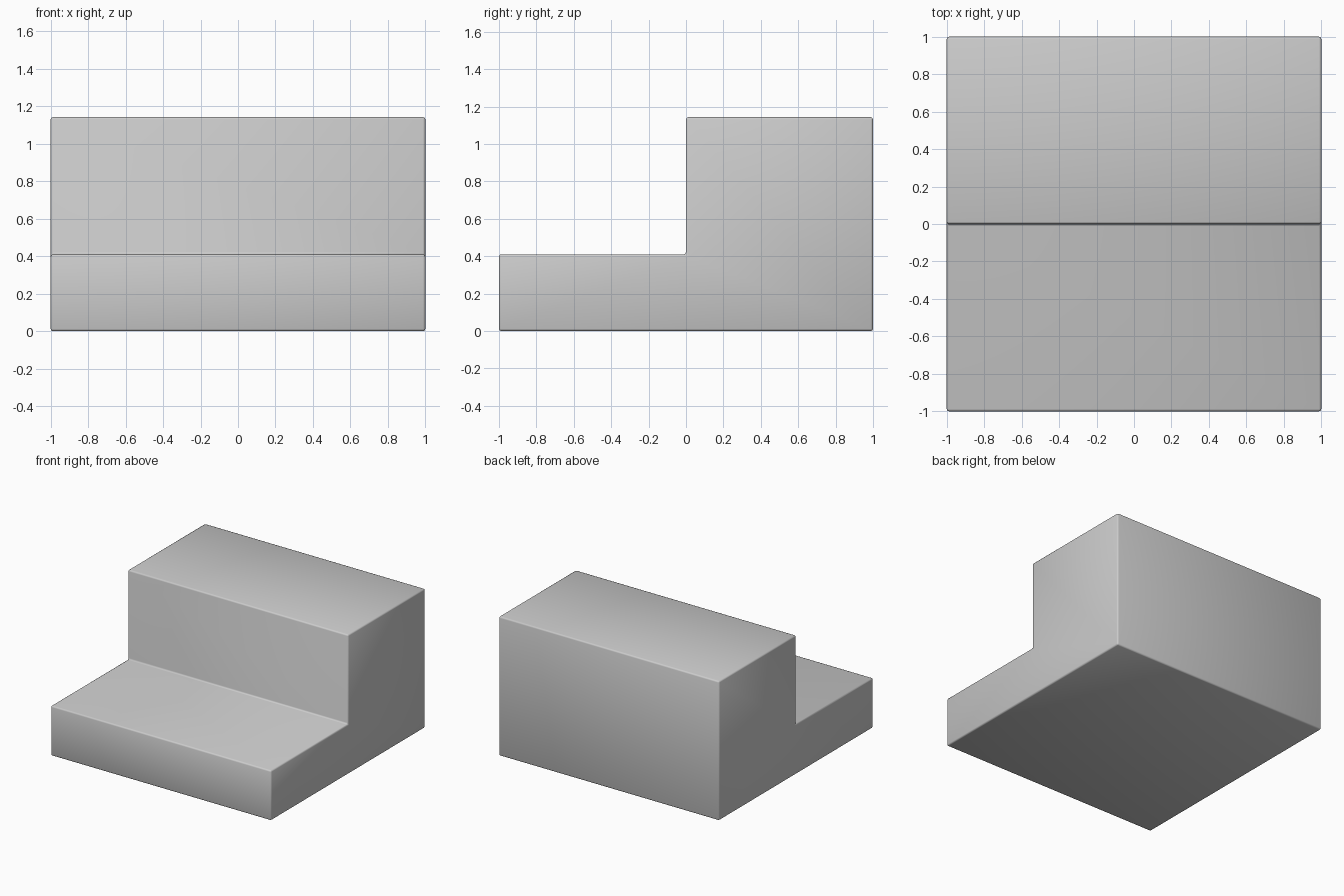
import bpy, bmesh

if "Cube" in bpy.data.objects:
    bpy.data.objects.remove(bpy.data.objects["Cube"])

STEP_Z, TOP_Z = 0.41, 1.143

# Side profile (y, z) made of two quads: low front tread and tall back block
profile = [(-1, 0), (0, 0), (1, 0), (1, TOP_Z), (0, TOP_Z), (0, STEP_Z), (-1, STEP_Z)]
bm = bmesh.new()
v = [bm.verts.new((-1, y, z)) for y, z in profile]
faces = [bm.faces.new([v[i] for i in ids])
         for ids in ((0, 1, 5, 6), (1, 2, 3, 4, 5))]

# Extrude the profile across the full width
ext = bmesh.ops.extrude_face_region(bm, geom=faces, use_keep_orig=True)
bmesh.ops.translate(bm, vec=(2, 0, 0),
                    verts=[g for g in ext["geom"] if isinstance(g, bmesh.types.BMVert)])

# Remove the internal wall between the two blocks, if one was made
inner = [f for f in bm.faces
         if all(abs(p.co.y) < 1e-6 and p.co.z < STEP_Z + 0.01 for p in f.verts)]
if inner:
    bmesh.ops.delete(bm, geom=inner, context='FACES_ONLY')
bmesh.ops.recalc_face_normals(bm, faces=bm.faces)

mesh = bpy.data.meshes.new("step_block")
bm.to_mesh(mesh)
bm.free()
step = bpy.data.objects.new("step_block", mesh)
bpy.context.collection.objects.link(step)

# Slightly rounded edges, smooth shaded
bevel = step.modifiers.new("rounded_edges", 'BEVEL')
bevel.width = 0.012
bevel.segments = 2
bevel.limit_method = 'ANGLE'
for p in mesh.polygons:
    p.use_smooth = True
